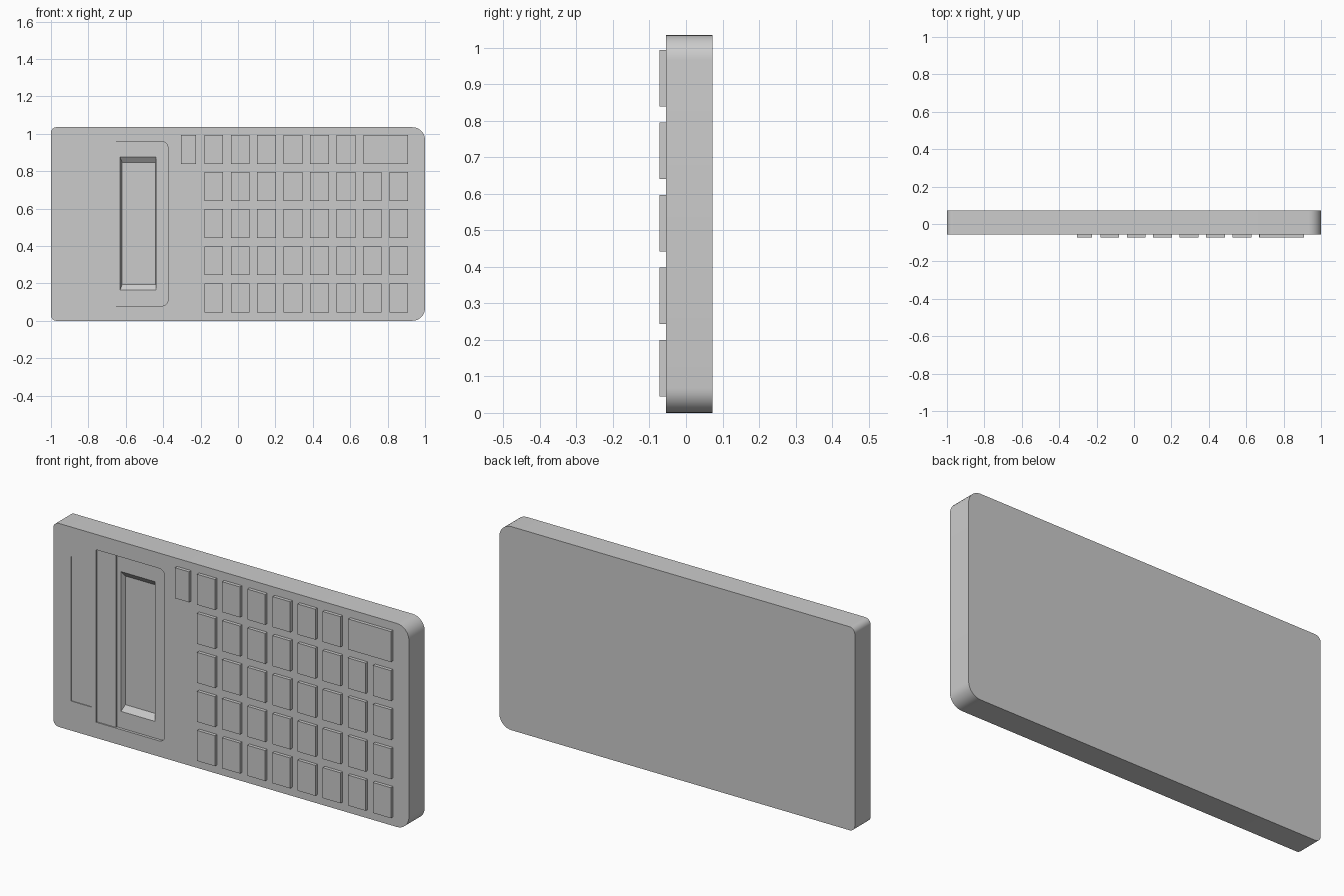
import bpy, bmesh, math

if "Cube" in bpy.data.objects:
    bpy.data.objects.remove(bpy.data.objects["Cube"])


def outline(x0, x1, z0, z1, r_left=0, r_right=0, seg=8):
    """Rectangle in x/z with separate corner radii on its left and right."""
    pts = []
    for x, z, r, sx, sz, start in ((x1, z1, r_right, -1, -1, 0), (x0, z1, r_left, 1, -1, 90),
                                   (x0, z0, r_left, 1, 1, 180), (x1, z0, r_right, -1, 1, 270)):
        n = seg if r else 0
        for i in range(n + 1):
            a = math.radians(start + (90 * i / n if n else 0))
            ox, oz = (r * math.cos(a), r * math.sin(a)) if r else (0, 0)
            pts.append((x + sx * r + ox, z + sz * r + oz))
    return pts


def loft(name, front, back, y0, y1):
    """Solid between two matching outlines at y0 (front) and y1 (back)."""
    bm = bmesh.new()
    a = [bm.verts.new((x, y0, z)) for x, z in front]
    b = [bm.verts.new((x, y1, z)) for x, z in back]
    bm.faces.new(a)
    bm.faces.new(b[::-1])
    n = len(a)
    for i in range(n):
        j = (i + 1) % n
        bm.faces.new((a[i], b[i], b[j], a[j]))
    bmesh.ops.recalc_face_normals(bm, faces=bm.faces)
    me = bpy.data.meshes.new(name)
    bm.to_mesh(me)
    bm.free()
    ob = bpy.data.objects.new(name, me)
    bpy.context.collection.objects.link(ob)
    return ob


def prism(name, pts, y0, y1):
    return loft(name, pts, pts, y0, y1)


def cut(target, cutter):
    cutter.hide_render = True
    mod = target.modifiers.new("cut", 'BOOLEAN')
    mod.operation = 'DIFFERENCE'
    mod.solver = 'EXACT'
    mod.object = cutter
    bpy.context.view_layer.objects.active = target
    bpy.ops.object.modifier_apply(modifier=mod.name)
    bpy.data.objects.remove(cutter, do_unlink=True)


FACE, BACK, KEY = -0.055, 0.072, -0.072

# Case: tight corners at the screen end, wide ones at the keypad end
case = prism("case", outline(-1, 1, 0, 1.035, 0.03, 0.068), FACE, BACK)

# Shallow label panel, screen band, screen surround and bevelled window
cut(case, prism("label_cutter", outline(-0.9, -0.787, 0.15, 0.885), -0.1, FACE + 0.004))
cut(case, prism("band_cutter", outline(-0.76, -0.65, 0.08, 0.957), -0.1, FACE + 0.006))
cut(case, prism("surround_cutter", outline(-0.651, -0.375, 0.08, 0.957, 0, 0.03), -0.1, FACE + 0.014))
cut(case, loft("window_cutter", outline(-0.633, -0.437, 0.157, 0.883),
               outline(-0.62, -0.44, 0.193, 0.847), FACE + 0.008, FACE + 0.036))

# Keypad: four full rows, and a top row with a narrow and a wide key
def key(name, x0, x1, row):
    z0 = 0.045 + 0.1985 * row
    prism(name, outline(x0, x1, z0, z0 + 0.155), KEY, FACE + 0.002)


for row in range(5):
    for col in range(8 if row < 4 else 7):
        x0 = -0.18 + 0.1414 * col
        if row == 4 and col == 6:
            continue
        key(f"key_{row}_{col}", x0, x0 + 0.1, row)
key("narrow_key", -0.305, -0.225, 4)
key("wide_key", 0.67, 0.91, 4)

# Smooth the rounded corners only
bpy.ops.object.select_all(action='DESELECT')
case.select_set(True)
bpy.context.view_layer.objects.active = case
bpy.ops.object.shade_smooth_by_angle(angle=math.radians(25))
